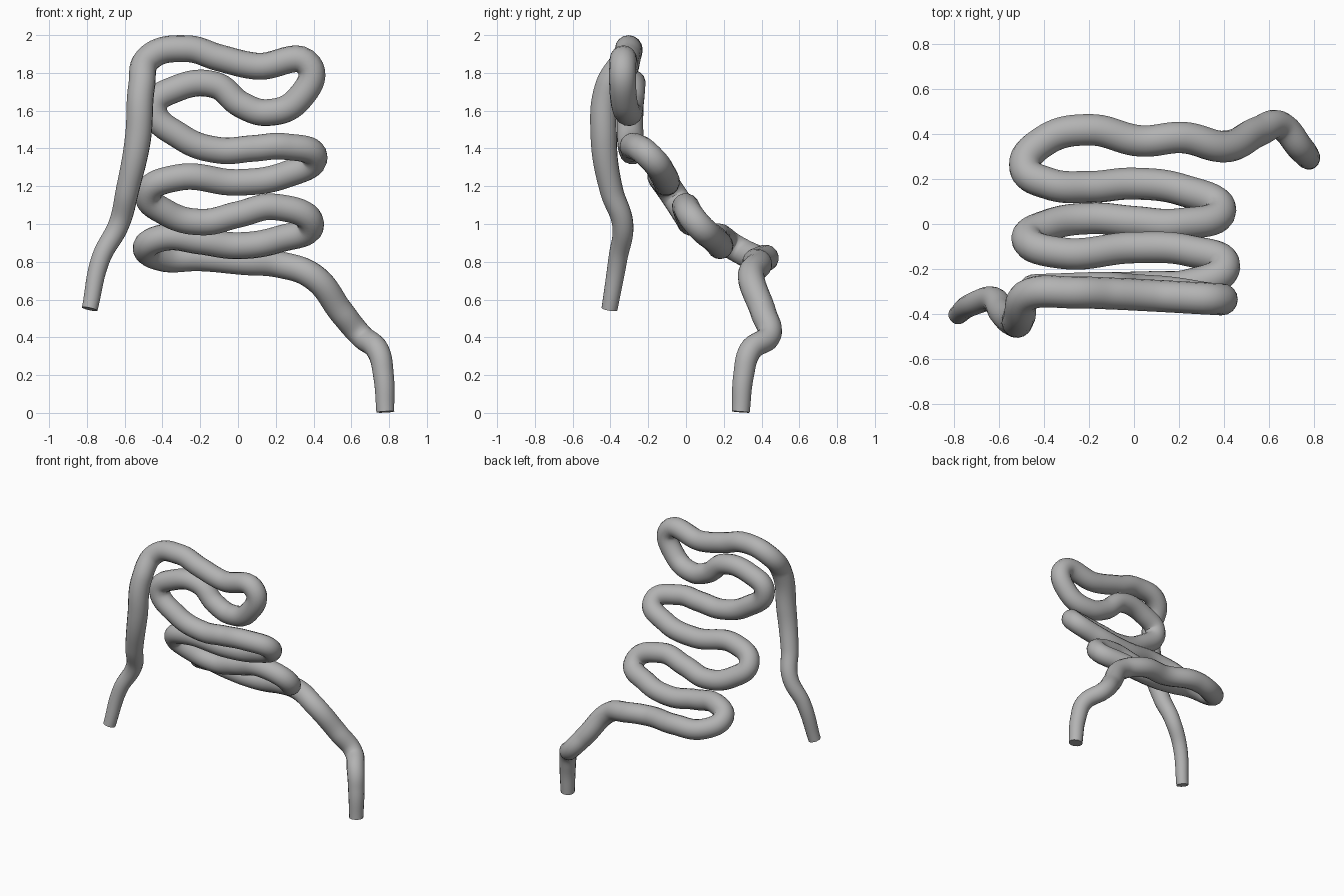
import bpy
from mathutils import Vector

cube = bpy.data.objects.get("Cube")
if cube:
    bpy.data.objects.remove(cube, do_unlink=True)

TUBE_RADIUS = 0.071

# Centre line of the tube, followed from the floor end up to the hanging end
foot = [(.78, .29, .005), (.77, .305, .2), (.74, .34, .33), (.65, .44, .41),
        (.55, .41, .53), (.4, .345, .72)]
lower_coil = [(.22, .385, .785), (.03, .37, .8), (-.2, .42, .82), (-.4, .37, .82),
              (-.485, .25, .88), (-.38, .18, .93), (-.2, .165, .91), (0, .18, .885),
              (.22, .15, .92), (.385, .06, 1.0)]
middle_coil = [(.2, 0, 1.09), (0, .01, 1.05), (-.19, .025, 1.01), (-.38, -.005, 1.06),
               (-.475, -.07, 1.16), (-.32, -.13, 1.245), (0, -.105, 1.22),
               (.25, -.12, 1.26), (.403, -.19, 1.355)]
upper_coil = [(.25, -.27, 1.41), (.08, -.28, 1.4), (-.1, -.285, 1.39),
              (-.3, -.295, 1.46), (-.445, -.295, 1.62), (-.33, -.29, 1.715),
              (-.12, -.285, 1.735), (.02, -.295, 1.63), (.16, -.305, 1.59),
              (.32, -.33, 1.66), (.375, -.335, 1.84)]
top_rail = [(.1, -.32, 1.835), (-.1, -.31, 1.88), (-.27, -.305, 1.928),
            (-.47, -.315, 1.88)]
hanging_leg = [(-.51, -.41, 1.73), (-.53, -.435, 1.45), (-.585, -.395, 1.18),
               (-.63, -.335, 1.0), (-.725, -.36, .82), (-.785, -.405, .55)]


def taper(distance, reach, tip_radius):
    """Radius that grows from a thin tip to the full tube."""
    share = min(distance / reach, 1)
    return tip_radius + (TUBE_RADIUS - tip_radius) * share


def radius_at(point, part):
    if part is foot:
        return taper(point.z, .6, .048)
    if part is hanging_leg:
        return taper(point.z - .55, .95, .043)
    return TUBE_RADIUS


# One continuous smooth curve through all parts
curve = bpy.data.curves.new("bent_tube", "CURVE")
curve.dimensions = "3D"
curve.bevel_depth = 1
curve.bevel_resolution = 6
curve.resolution_u = 10
curve.use_fill_caps = True
curve.twist_mode = "MINIMUM"
parts = [foot, lower_coil, middle_coil, upper_coil, top_rail, hanging_leg]
knots = [(Vector(p), part) for part in parts for p in part]
spline = curve.splines.new("BEZIER")
spline.bezier_points.add(len(knots) - 1)
for knot, (position, part) in zip(spline.bezier_points, knots):
    knot.co = position
    knot.radius = radius_at(position, part)
    knot.handle_left_type = knot.handle_right_type = "AUTO"

# Plain grey finish
grey = bpy.data.materials.new("plain_grey")
grey.use_nodes = True
colour = (.45, .45, .45, 1)
grey.diffuse_color = colour
grey.node_tree.nodes["Principled BSDF"].inputs["Base Color"].default_value = colour
curve.materials.append(grey)

# Turn the curve into a mesh, smooth along the tube and sharp at its cut ends
tube = bpy.data.objects.new("bent_tube", curve)
bpy.context.collection.objects.link(tube)
bpy.ops.object.select_all(action="DESELECT")
tube.select_set(True)
bpy.context.view_layer.objects.active = tube
bpy.ops.object.convert(target="MESH")
bpy.ops.object.shade_smooth_by_angle()
